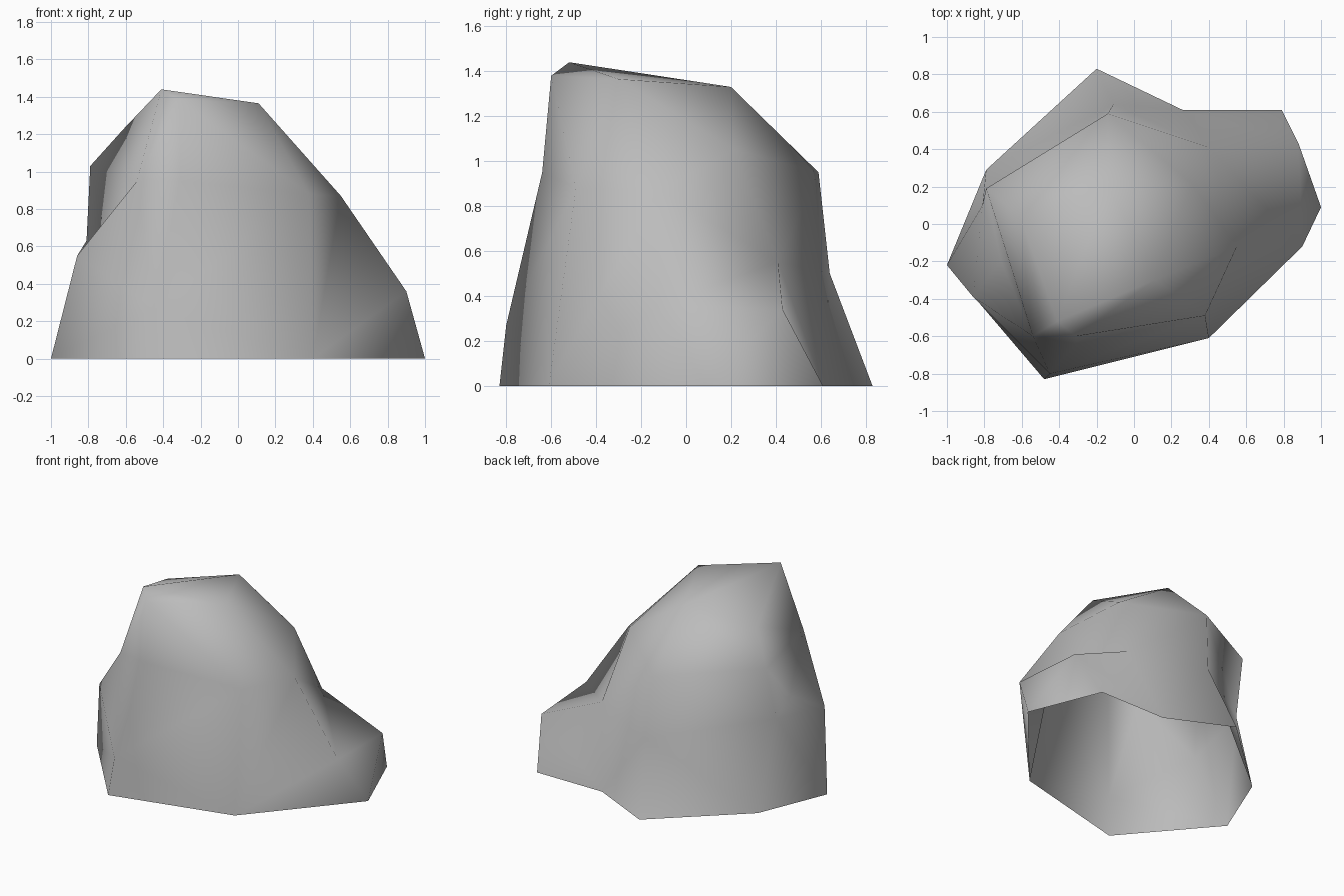
import bpy, bmesh, math
from mathutils import Vector

cube = bpy.data.objects.get("Cube")
if cube:
    bpy.data.objects.remove(cube, do_unlink=True)

# Corners that share a chosen ridge or hollow
foot = (.4, -.61, 0)
lobe_front, lobe_back, saddle = (.9, -.12, .36), (.88, .43, .34), (.4, .41, .55)
hip = (-.54, -.6, .95)
belly = (-.31, -.64, .95)
chest = (.38, -.49, .88)
shoulder = (.55, -.12, .87)
back_shoulder = (.31, .215, 1.05)
ear = (-.79, .19, 1.03)
peak = (-.41, -.52, 1.44)
brow = (-.31, -.6, 1.38)
crest = (.11, -.3, 1.365)

# All corner points of the boulder, in levels from the ground up
ground = [(-1, -.22, 0), (-.48, -.83, 0), foot, (1, .09, 0),
          (.79, .61, 0), (.26, .61, 0), (-.2, .83, 0), (-.79, .29, 0)]
lower = [(-.86, -.39, .55), (-.45, -.8, .27), lobe_front, lobe_back,
         saddle, (-.11, .64, .5), (-.81, .1, .63), (-.71, -.2, .66)]
upper = [hip, belly, chest, shoulder, back_shoulder, (-.14, .59, .95), ear]
crown = [peak, brow, crest, (-.13, .2, 1.33), (-.61, .04, 1.23)]


def on_sphere(p):
    """Spread a corner over a unit sphere: bearing from the axis, latitude from height."""
    x, y, z = p
    bearing = math.atan2(y + .1, x + .1)
    lat = 1.4 * z - .6
    return Vector((math.cos(bearing) * math.cos(lat),
                   math.sin(bearing) * math.cos(lat), math.sin(lat)))


def join(bm, a, b):
    """Turn the edge between two neighbouring triangles so that it joins a and b."""
    for e in bm.edges:
        tips = {v for f in e.link_faces for v in f.verts} - set(e.verts)
        if tips == {a, b}:
            bmesh.utils.edge_rotate(e, True)
            return


# Skin the corners on the sphere, then move each one to its real place
bm = bmesh.new()
vert = {p: bm.verts.new(on_sphere(p)) for p in ground + lower + upper + crown}
bmesh.ops.convex_hull(bm, input=list(bm.verts))
for p, v in vert.items():
    v.co = p

# Open underside
under = [f for f in bm.faces if all(v.co.z < .001 for v in f.verts)]
bmesh.ops.delete(bm, geom=under, context='FACES')
bmesh.ops.triangulate(bm, faces=list(bm.faces))

# Ridges and hollows
for a, b in [(saddle, lobe_front), (shoulder, foot), (brow, chest),
             (peak, hip), (hip, ear), (crest, back_shoulder)]:
    join(bm, vert[a], vert[b])

bm.normal_update()
for f in bm.faces:
    f.smooth = True

mesh = bpy.data.meshes.new("boulder")
bm.to_mesh(mesh)
bm.free()
boulder = bpy.data.objects.new("boulder", mesh)
bpy.context.collection.objects.link(boulder)

# Plain stone colour
stone = bpy.data.materials.new("stone_grey")
stone.use_nodes = True
colour = (.5, .5, .5, 1)
stone.diffuse_color = colour
stone.node_tree.nodes["Principled BSDF"].inputs["Base Color"].default_value = colour
mesh.materials.append(stone)
